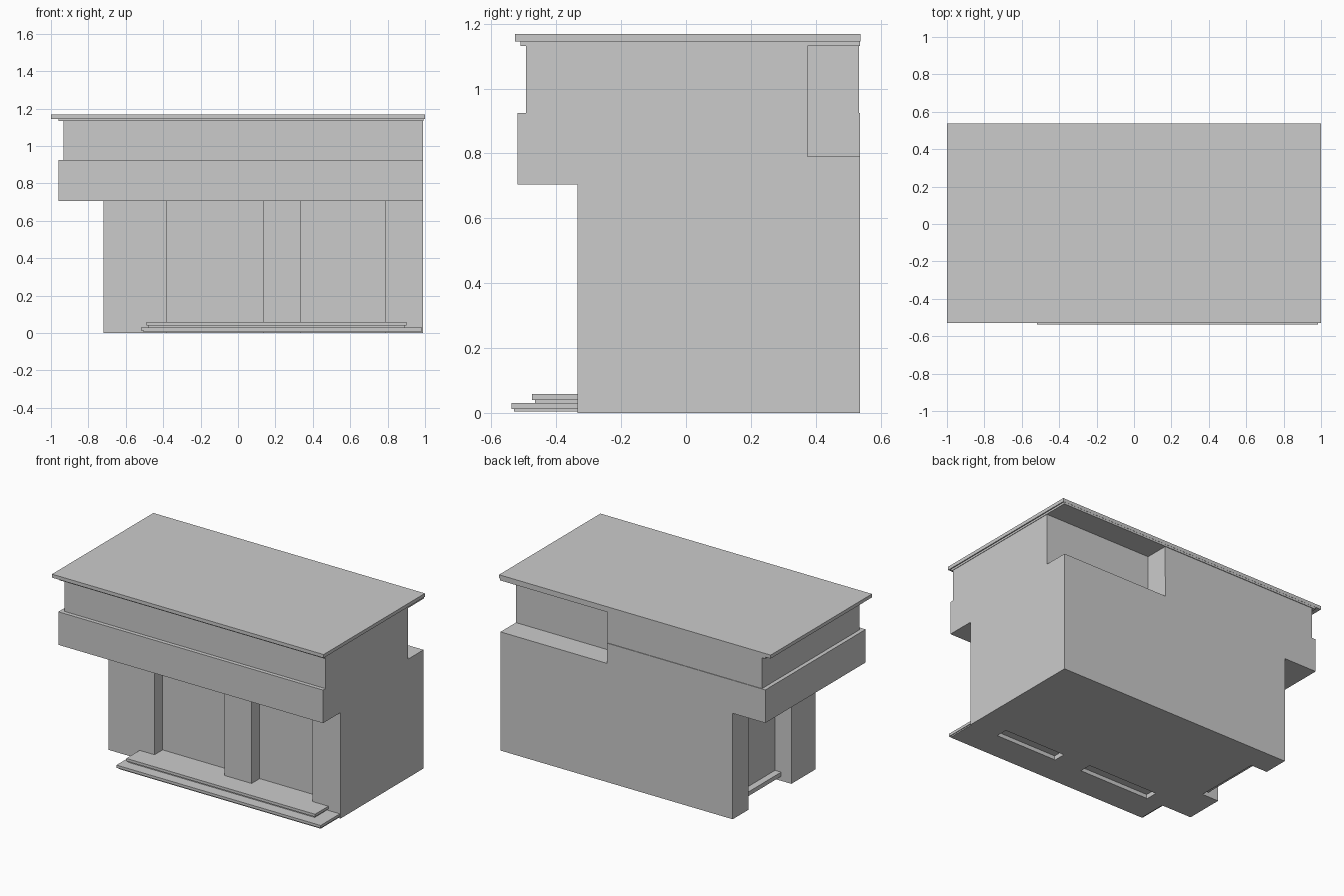
import bpy
import bmesh

if "Cube" in bpy.data.objects:
    bpy.data.objects.remove(bpy.data.objects["Cube"])


def prism(name, outline, z0, z1):
    """Extrude a plan outline (counter-clockwise) from z0 up to z1."""
    bm = bmesh.new()
    face = bm.faces.new([bm.verts.new((x, y, z0)) for x, y in outline])
    top = bmesh.ops.extrude_face_region(bm, geom=[face])["geom"]
    for v in top:
        if isinstance(v, bmesh.types.BMVert):
            v.co.z = z1
    bmesh.ops.recalc_face_normals(bm, faces=bm.faces)
    mesh = bpy.data.meshes.new(name)
    bm.to_mesh(mesh)
    bm.free()
    obj = bpy.data.objects.new(name, mesh)
    bpy.context.collection.objects.link(obj)
    return obj


def box(name, x0, x1, y0, y1, z0, z1):
    return prism(name, [(x0, y0), (x1, y0), (x1, y1), (x0, y1)], z0, z1)


def notched(name, x0, x1, y0, y1, z0, z1):
    """Box with the back right corner cut away for the terrace."""
    nx, ny = 0.205, 0.375
    prism(name, [(x0, y0), (x1, y0), (x1, ny), (nx, ny), (nx, y1), (x0, y1)], z0, z1)


FRONT, BACK, LEFT, RIGHT = -0.335, 0.537, -0.72, 0.99
BAY_Y, BAY_X = -0.25, -0.60

# Ground floor: two shop bays in front, one bay on the left side
prism("ground_floor", [
    (LEFT, FRONT), (-0.38, FRONT), (-0.38, BAY_Y), (0.135, BAY_Y), (0.135, FRONT),
    (0.335, FRONT), (0.335, BAY_Y), (0.785, BAY_Y), (0.785, FRONT), (RIGHT, FRONT),
    (RIGHT, BACK), (LEFT, BACK), (LEFT, 0.37), (BAY_X, 0.37), (BAY_X, -0.08),
    (LEFT, -0.08)], 0, 0.705)

# Front steps with recessed undersides
box("lower_step_base", -0.505, 0.98, -0.53, FRONT, 0.004, 0.012)
box("lower_step", -0.518, 0.985, -0.538, FRONT, 0.012, 0.03)
box("upper_step_base", -0.48, 0.89, -0.465, BAY_Y, 0.03, 0.04)
box("upper_step", -0.49, 0.90, -0.475, BAY_Y, 0.04, 0.058)

# Side doorstep
box("side_step", -0.645, BAY_X, -0.08, 0.37, 0.03, 0.058)

# Overhanging band, notched above the terrace floor
box("band_lower", -0.96, RIGHT, -0.519, BACK, 0.705, 0.79)
notched("band_upper", -0.96, RIGHT, -0.519, BACK, 0.79, 0.925)

# Upper wall
notched("upper_wall", -0.933, RIGHT, -0.493, 0.533, 0.925, 1.132)

# Roof
box("roof_trim", -0.96, RIGHT + 0.003, -0.51, BACK, 1.132, 1.145)
box("roof_slab", -1.0, 1.0, -0.528, 0.538, 1.145, 1.168)
